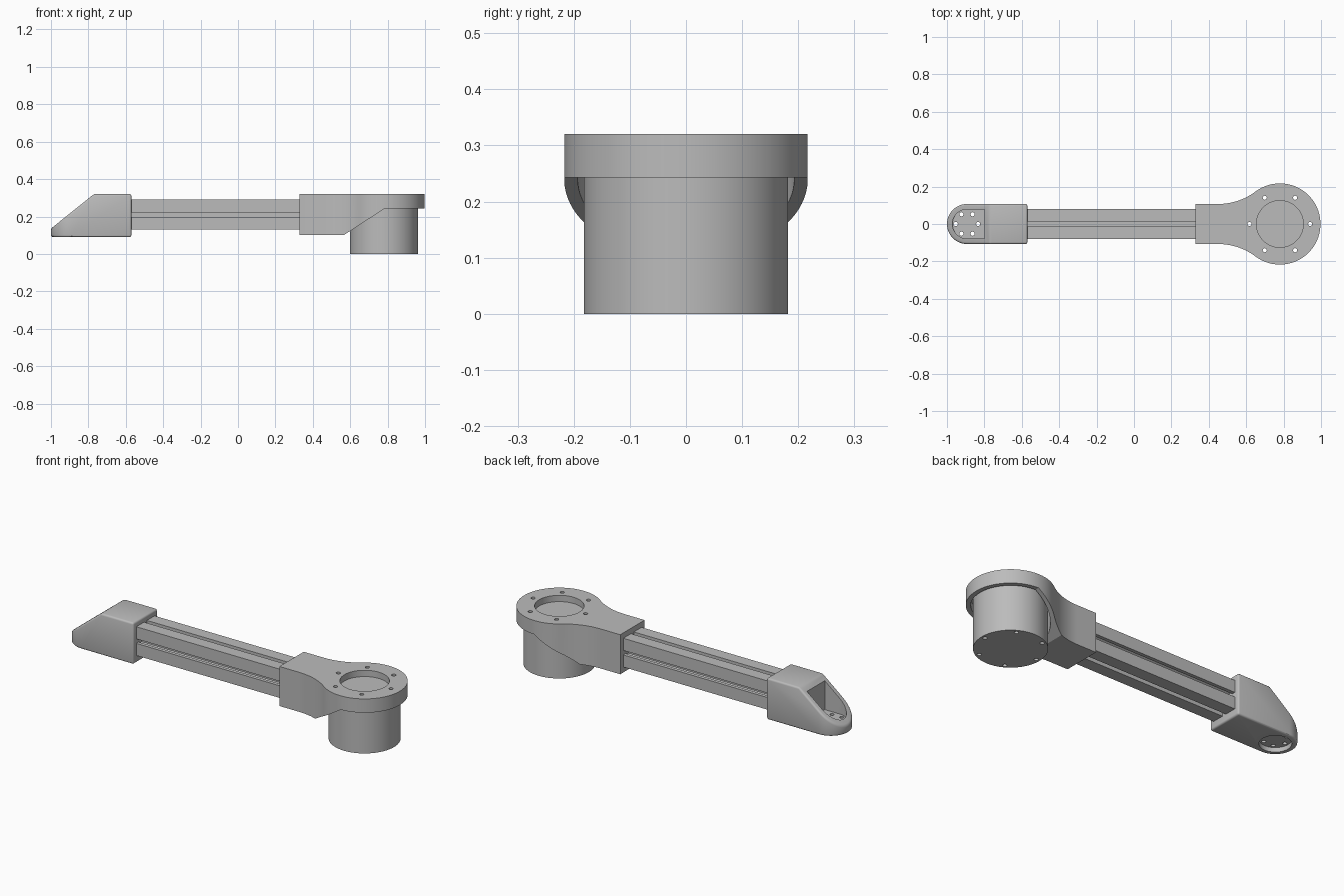
import bpy
import bmesh
from math import sin, cos, pi, radians, atan2, hypot

if "Cube" in bpy.data.objects:
    bpy.data.objects.remove(bpy.data.objects["Cube"], do_unlink=True)

grey = bpy.data.materials.new("machined_grey")
grey.use_nodes = True
grey.diffuse_color = (0.5, 0.5, 0.5, 1)
grey.node_tree.nodes["Principled BSDF"].inputs["Base Color"].default_value = (0.5, 0.5, 0.5, 1)


def arc(cx, cy, r, start, end, steps):
    """Points along an arc, angles in radians."""
    angles = [start + (end - start) * i / steps for i in range(steps + 1)]
    return [(cx + r * cos(a), cy + r * sin(a)) for a in angles]


def prism(name, outline, low, high, axis="z"):
    """Extrude a closed 2D outline along an axis."""
    place = {"x": lambda u, v, w: (w, u, v),
             "y": lambda u, v, w: (u, w, v),
             "z": lambda u, v, w: (u, v, w)}[axis]
    bm = bmesh.new()
    bottom = [bm.verts.new(place(u, v, low)) for u, v in outline]
    top = [bm.verts.new(place(u, v, high)) for u, v in outline]
    bm.faces.new(bottom)
    bm.faces.new(top)
    for i in range(len(outline)):
        j = (i + 1) % len(outline)
        bm.faces.new((bottom[i], bottom[j], top[j], top[i]))
    bmesh.ops.recalc_face_normals(bm, faces=bm.faces)
    mesh = bpy.data.meshes.new(name)
    bm.to_mesh(mesh)
    bm.free()
    mesh.materials.append(grey)
    obj = bpy.data.objects.new(name, mesh)
    bpy.context.collection.objects.link(obj)
    return obj


def cylinder(name, x, y, r, low, high, sides=96):
    return prism(name, arc(x, y, r, 0, 2 * pi, sides)[:-1], low, high)


def activate(obj):
    bpy.ops.object.select_all(action="DESELECT")
    obj.select_set(True)
    bpy.context.view_layer.objects.active = obj


def cut(obj, cutter):
    """Subtract the cutter and discard it."""
    cutter.hide_render = True
    mod = obj.modifiers.new("cut", "BOOLEAN")
    mod.operation = "DIFFERENCE"
    mod.solver = "EXACT"
    mod.object = cutter
    activate(obj)
    bpy.ops.object.modifier_apply(modifier=mod.name)
    bpy.data.objects.remove(cutter, do_unlink=True)


def bolt_circle(obj, x, r, low, high):
    """Six through holes around (x, 0)."""
    for i in range(6):
        a = i * pi / 3
        cut(obj, cylinder("bolt_cutter", x + r * cos(a), r * sin(a), 0.011, low, high, 20))


def finish(obj):
    activate(obj)
    bpy.ops.object.shade_smooth_by_angle(angle=radians(30))


# Main dimensions
HEAD_X, HEAD_R = 0.78, 0.217
HALF = 0.107
TIP_X = -1 + HALF
TOP = 0.32

# Shoulder bracket: neck blending into a round head
blend_x = 0.45
dx = HEAD_X - blend_x
blend_r = (dx ** 2 + HALF ** 2 - HEAD_R ** 2) / (2 * (HEAD_R - HALF))
blend_y = HALF + blend_r
touch = atan2(-blend_y, dx)
upper = [(0.33, HALF)] + arc(blend_x, blend_y, blend_r, -pi / 2, touch, 20)
head = arc(HEAD_X, 0, HEAD_R, touch + pi, -touch - pi, 80)[1:-1]
lower = [(x, -y) for x, y in reversed(upper)]
bracket = prism("shoulder_bracket", upper + head + lower, 0.10, TOP)
under = [(0.488, 0.05), (0.785, 0.243), (1.1, 0.243), (1.1, 0.05)]
cut(bracket, prism("underside_cutter", under, -0.3, 0.3, "y"))
cut(bracket, cylinder("motor_pocket_cutter", HEAD_X, 0, 0.193, 0, 0.285))
cut(bracket, cylinder("window_cutter", HEAD_X, 0, 0.125, 0.2, 0.4))
bolt_circle(bracket, HEAD_X, 0.162, -0.1, 0.5)
finish(bracket)

# Motor housing hanging under the head
motor = cylinder("motor_housing", HEAD_X, 0, 0.182, 0, 0.285)
bolt_circle(motor, HEAD_X, 0.162, -0.1, 0.5)
finish(motor)

# Slotted beam: one side of the section turned four times
h, s = 0.08, 0.0125
half_slot = [(h, -s), (h - 0.02, -s), (h - 0.02, -0.035), (h - 0.045, -0.02)]
side = [(h, -h)] + half_slot + [(y, -z) for y, z in reversed(half_slot)]
section = []
for turn in range(4):
    for y, z in side:
        a = turn * pi / 2
        section.append((y * cos(a) - z * sin(a), y * sin(a) + z * cos(a) + 0.21))
beam = prism("slotted_beam", section, -0.6, 0.36, "x")
finish(beam)

# End cap: rounded tip with a sloping top
tip = arc(TIP_X, 0, HALF, pi / 2, 3 * pi / 2, 28)
cap = prism("end_cap", [(-0.57, HALF)] + tip + [(-0.57, -HALF)], 0.09, TOP)
slope = [(-1.1, 0.055), (-0.708, 0.37), (-1.1, 0.37)]
cut(cap, prism("slope_cutter", slope, -0.3, 0.3, "y"))
bevel = cap.modifiers.new("soft_edges", "BEVEL")
bevel.width = 0.01
bevel.segments = 3
bevel.limit_method = "ANGLE"
bevel.angle_limit = radians(35)
bevel.use_clamp_overlap = False
activate(cap)
bpy.ops.object.modifier_apply(modifier=bevel.name)

# Tool flange: open pocket above, round recess below, bolt holes between
pocket = arc(TIP_X, 0, 0.078, pi / 2, 3 * pi / 2, 32)
cut(cap, prism("pocket_cutter", [(-0.8, 0.078)] + pocket + [(-0.8, -0.078)], 0.135, 0.5))
cut(cap, cylinder("recess_cutter", TIP_X, 0, 0.08, 0, 0.115, 64))
bolt_circle(cap, TIP_X, 0.06, 0, 0.5)
finish(cap)
